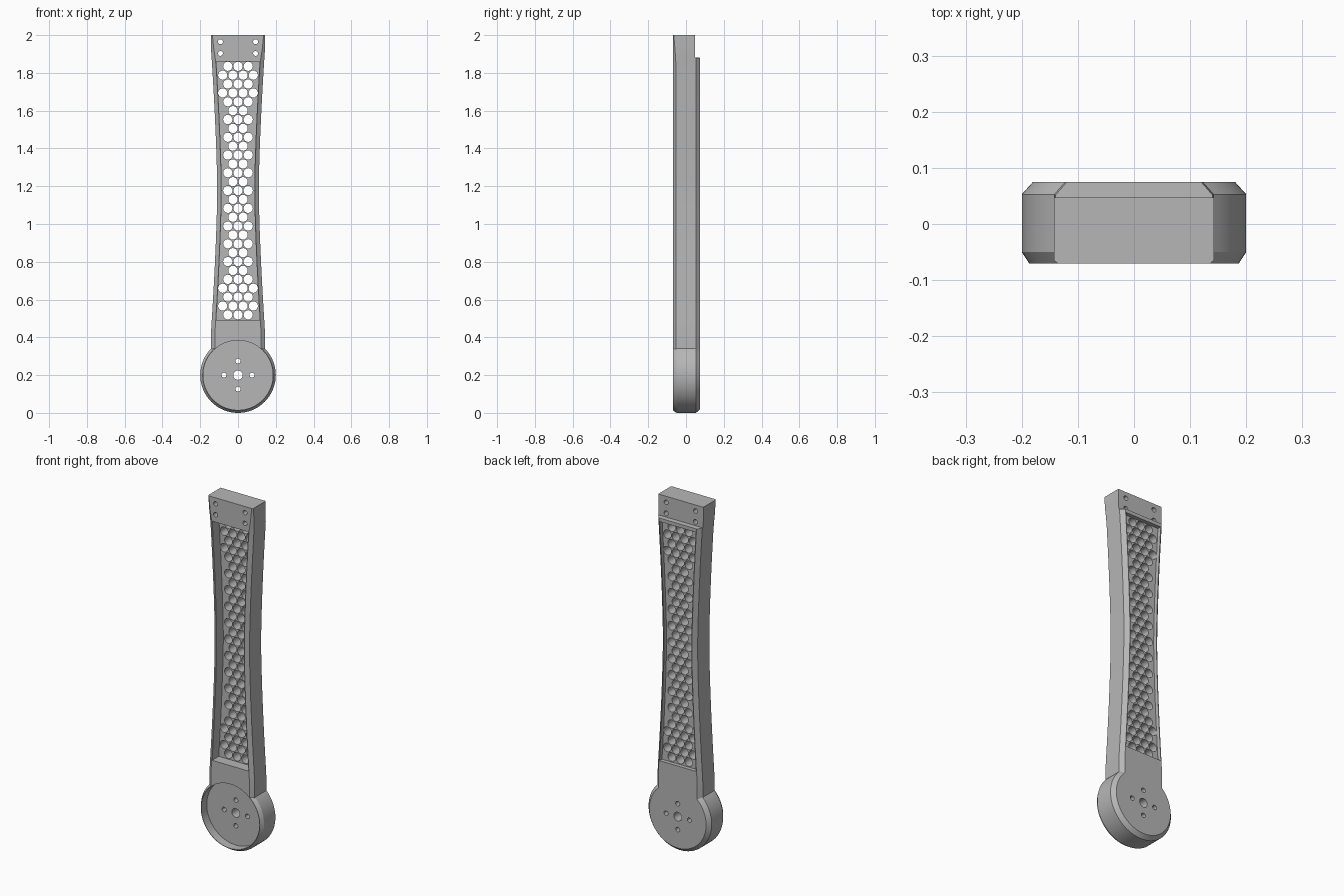
import bpy, bmesh, math
from mathutils import Matrix, Vector

cube = bpy.data.objects.get("Cube")
if cube:
    bpy.data.objects.remove(cube, do_unlink=True)

FRONT, BACK = -0.07, 0.075
HUB_Z = 0.2

metal = bpy.data.materials.new("plain grey")
metal.use_nodes = True
grey = (0.47, 0.47, 0.47, 1)
metal.diffuse_color = grey
metal.node_tree.nodes["Principled BSDF"].inputs["Base Color"].default_value = grey


def half_width(z):
    """Waisted outline of the arm."""
    t = min(abs(z - 1.18) / 0.75, 1)
    return 0.11 + 0.033 * t ** 1.5


def finish(bm, name):
    bmesh.ops.recalc_face_normals(bm, faces=bm.faces)
    mesh = bpy.data.meshes.new(name)
    bm.to_mesh(mesh)
    bm.free()
    obj = bpy.data.objects.new(name, mesh)
    bpy.context.collection.objects.link(obj)
    mesh.materials.append(metal)
    return obj


def loft(name, sections):
    """Skin a list of closed point rings and cap both ends."""
    bm = bmesh.new()
    rings = [[bm.verts.new(p) for p in s] for s in sections]
    n = len(rings[0])
    for a, b in zip(rings, rings[1:]):
        for i in range(n):
            j = (i + 1) % n
            bm.faces.new((a[i], a[j], b[j], b[i]))
    bm.faces.new(rings[0])
    bm.faces.new(rings[-1])
    return finish(bm, name)


def disc_ring(r, y, n=72):
    return [Vector((r * math.cos(2 * math.pi * i / n), y,
                    HUB_Z + r * math.sin(2 * math.pi * i / n))) for i in range(n)]


def steps(z0, z1, n):
    return [z0 + (z1 - z0) * i / n for i in range(n + 1)]


def arm_section(z):
    w = half_width(z)
    c = 0.021 if z < 1.86 else 0.021 - 0.1 * (z - 1.86)
    back, edge = (BACK, 0.052) if z <= 1.88 else (0.047, 0.047)
    right = [(w - c, FRONT), (w, FRONT + 0.8 * c), (w, edge), (w - 0.02, back)]
    ring = right + [(-x, y) for x, y in reversed(right)]
    return [Vector((x, y, z)) for x, y in ring]


def pocket(name, y0, y1, inset):
    """Waisted cutter that hollows out one side of the web."""
    rings = []
    for z in steps(0.49, 1.86, 24):
        w = half_width(z) - inset
        rings.append([Vector(p) for p in ((-w, y0, z), (w, y0, z), (w, y1, z), (-w, y1, z))])
    return loft(name, rings)


def drills(name, holes, segments):
    """One cutter holding a cylinder along y for each (x, z, radius)."""
    bm = bmesh.new()
    for x, z, r in holes:
        m = Matrix.Translation((x, 0, z)) @ Matrix.Rotation(math.pi / 2, 4, 'X')
        bmesh.ops.create_cone(bm, cap_ends=True, segments=segments, radius1=r,
                              radius2=r, depth=0.4, matrix=m)
    return finish(bm, name)


def combine(obj, other, operation):
    mod = obj.modifiers.new(other.name, 'BOOLEAN')
    mod.operation = operation
    mod.solver = 'EXACT'
    mod.object = other
    bpy.ops.object.select_all(action='DESELECT')
    bpy.context.view_layer.objects.active = obj
    obj.select_set(True)
    bpy.ops.object.modifier_apply(modifier=mod.name)
    bpy.data.objects.remove(other, do_unlink=True)


# Waisted arm and chamfered round hub
arm = loft("link_arm", [arm_section(z) for z in steps(HUB_Z, 1.88, 30) + [1.881, 1.92, 2.0]])
hub = loft("hub", [disc_ring(r, y) for r, y in
                   ((0.187, FRONT), (0.2, -0.05), (0.2, 0.053), (0.18, BACK))])
combine(arm, hub, 'UNION')

# Recesses: hub face, deep front pocket, shallow back pocket
combine(arm, loft("hub_recess", [disc_ring(0.184, -0.2), disc_ring(0.184, -0.02)]), 'DIFFERENCE')
combine(arm, pocket("front_pocket", -0.2, -0.01, 0.024), 'DIFFERENCE')
combine(arm, pocket("back_pocket", 0.053, 0.2, 0.024), 'DIFFERENCE')

# Staggered lightening holes, wider rows near the ends
grid = []
for row in range(29):
    z = 1.835 - 0.047 * row
    count = 3 if row % 2 == 0 else (4 if row in (1, 3, 25, 27) else 2)
    grid += [((i - (count - 1) / 2) * 0.054, z, 0.0245) for i in range(count)]
combine(arm, drills("lightening_holes", grid, 16), 'DIFFERENCE')

# Bolt holes at the hub and the top mount
bolts = [(0, HUB_Z, 0.025)]
bolts += [(0.074 * x, HUB_Z + 0.074 * z, 0.013) for x, z in ((1, 0), (-1, 0), (0, 1), (0, -1))]
bolts += [(s * 0.093, z, 0.013) for s in (1, -1) for z in (1.903, 1.965)]
combine(arm, drills("bolt_holes", bolts, 24), 'DIFFERENCE')

bpy.ops.object.select_all(action='DESELECT')
arm.select_set(True)
bpy.context.view_layer.objects.active = arm
bpy.ops.object.shade_smooth_by_angle(angle=math.radians(25))
